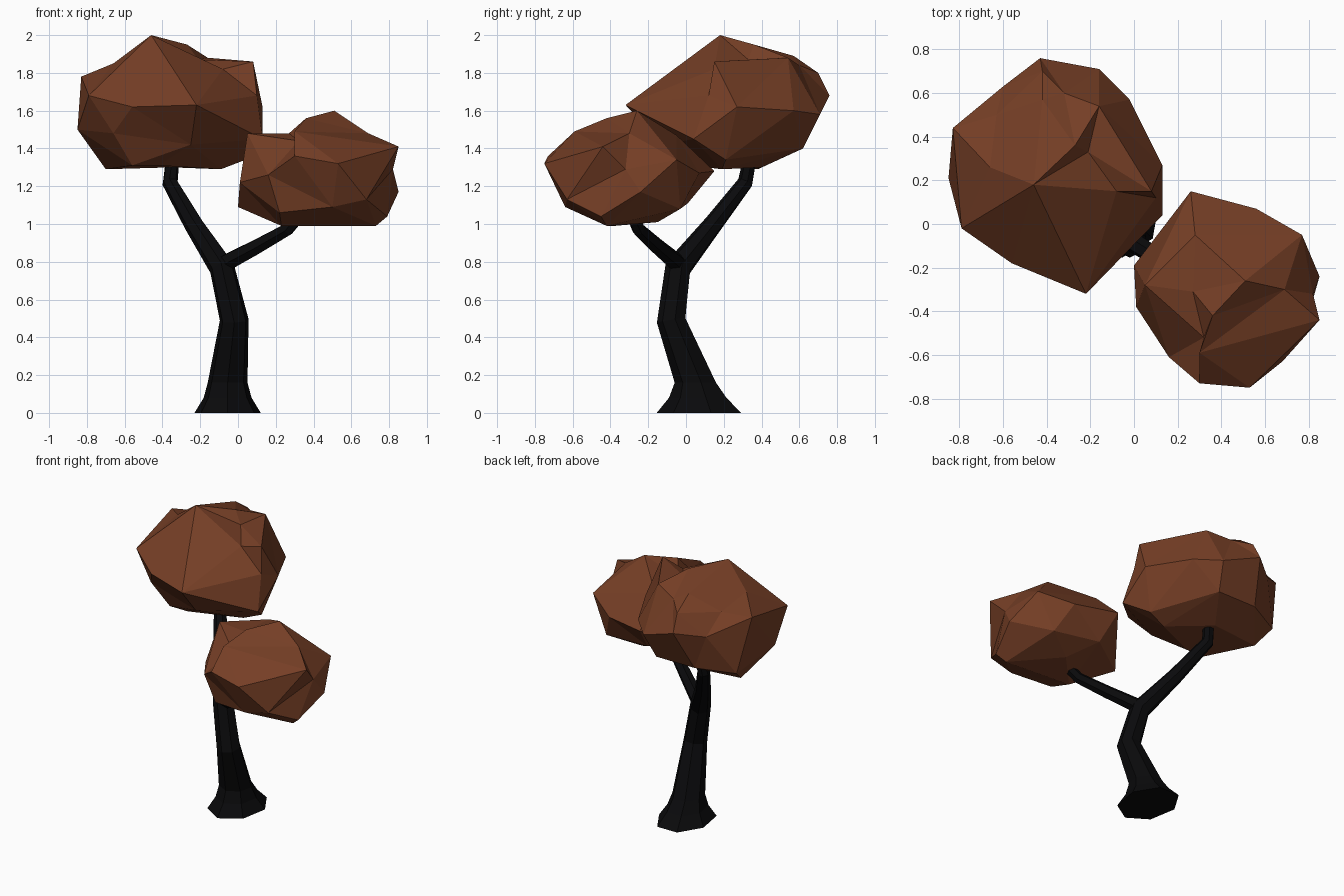
import bpy, bmesh, math
from mathutils import Vector

cube = bpy.data.objects.get("Cube")
if cube:
    bpy.data.objects.remove(cube, do_unlink=True)


def make_material(name, rgb):
    mat = bpy.data.materials.new(name)
    mat.use_nodes = True
    mat.diffuse_color = (*rgb, 1)
    bsdf = mat.node_tree.nodes["Principled BSDF"]
    bsdf.inputs["Base Color"].default_value = (*rgb, 1)
    bsdf.inputs["Roughness"].default_value = 0.9
    return mat


def add_object(name, bm, mat):
    bmesh.ops.recalc_face_normals(bm, faces=bm.faces[:])
    mesh = bpy.data.meshes.new(name)
    bm.to_mesh(mesh)
    bm.free()
    mesh.materials.append(mat)
    obj = bpy.data.objects.new(name, mesh)
    bpy.context.scene.collection.objects.link(obj)
    return obj


def crown(name, center, size, points, mat):
    """Join points on a unit sphere, then move each out to its real place."""
    bm = bmesh.new()
    center = Vector(center)
    home = {}
    for p in points:
        d = Vector(p) - center
        v = bm.verts.new(Vector([d[i] / size[i] for i in range(3)]).normalized())
        home[v] = Vector(p)
    bmesh.ops.convex_hull(bm, input=bm.verts[:])
    bmesh.ops.recalc_face_normals(bm, faces=bm.faces[:])
    for v in bm.verts:
        v.co = home[v]
    return add_object(name, bm, mat)


def limb(name, stations, sides, mat, level_start=False):
    """Faceted tube through stations of (position, x radius, y radius)."""
    bm = bmesh.new()
    spots = [Vector(s[0]) for s in stations]
    rings = []
    for i, (pos, rx, ry) in enumerate(stations):
        axis = spots[min(i + 1, len(spots) - 1)] - spots[max(i - 1, 0)]
        if level_start and i < 3:
            axis = Vector((0, 0, 1))
        turn = Vector((0, 0, 1)).rotation_difference(axis.normalized())
        ring = []
        for k in range(sides):
            a = math.tau * (k + 0.25) / sides
            ring.append(bm.verts.new(
                spots[i] + turn @ Vector((rx * math.cos(a), ry * math.sin(a), 0))))
        rings.append(ring)
    for low, high in zip(rings, rings[1:]):
        for k in range(sides):
            n = (k + 1) % sides
            bm.faces.new((low[k], low[n], high[n], high[k]))
    bm.faces.new(rings[0][::-1])
    bm.faces.new(rings[-1])
    return add_object(name, bm, mat)


leaf = make_material("rust brown leaves", (0.18, 0.049, 0.019))
bark = make_material("black bark", (0.003, 0.003, 0.0035))

# Trunk, running on into the tall branch
limb("trunk", [
    ((-0.055, 0.08, 0), 0.18, 0.235),
    ((-0.055, 0.07, 0.08), 0.13, 0.16),
    ((-0.055, 0.055, 0.16), 0.108, 0.115),
    ((-0.02, -0.075, 0.49), 0.078, 0.08),
    ((-0.085, -0.04, 0.77), 0.068, 0.072),
    ((-0.235, 0.145, 1.0), 0.052, 0.052),
    ((-0.36, 0.315, 1.22), 0.042, 0.042),
    ((-0.34, 0.35, 1.4), 0.035, 0.035)], 7, bark, level_start=True)

# Short branch
limb("side_branch", [
    ((-0.09, -0.03, 0.78), 0.05, 0.05),
    ((0.1, -0.15, 0.88), 0.043, 0.043),
    ((0.26, -0.25, 0.97), 0.037, 0.037),
    ((0.34, -0.29, 1.06), 0.032, 0.032)], 6, bark)

# Upper crown: top, rim, then underside
crown("large_crown", (-0.36, 0.22, 1.62), (0.49, 0.54, 0.36), [
    (-.46, .18, 2), (-.27, .36, 1.95), (-.16, .54, 1.88), (.08, .15, 1.86),
    (-.21, .33, 1.87), (-.08, .15, 1.82), (-.42, .57, 1.89), (-.32, .6, 1.84),
    (-.42, .7, 1.8), (-.66, .26, 1.85), (-.63, .5, 1.79), (-.16, .71, 1.58),
    (-.22, -.32, 1.63), (-.56, -.18, 1.62), (-.79, -.02, 1.68),
    (-.83, .44, 1.78), (-.85, .21, 1.5), (-.6, .63, 1.65), (-.43, .76, 1.68),
    (-.02, .57, 1.6), (.13, .27, 1.62), (.1, .12, 1.68), (.13, .04, 1.45),
    (-.66, -.04, 1.48), (-.25, -.12, 1.42), (-.09, .19, 1.29), (.04, .21, 1.34),
    (-.56, .03, 1.31), (-.42, .03, 1.31), (-.35, .4, 1.3), (-.7, .38, 1.29),
    (-.75, .5, 1.38), (-.2, .62, 1.4), (-.5, .62, 1.4)], leaf)

# Lower crown: top, rim, then underside
crown("small_crown", (0.43, -0.3, 1.28), (0.43, 0.45, 0.3), [
    (.51, -.26, 1.6), (.36, -.42, 1.56), (.27, -.31, 1.48), (.3, -.59, 1.49),
    (.32, -.52, 1.44), (.69, -.3, 1.48), (.05, -.28, 1.48), (.28, -.05, 1.47),
    (.26, .15, 1.28), (.56, .07, 1.27), (.77, -.05, 1.34), (.85, -.44, 1.41),
    (.82, -.32, 1.29), (.85, -.24, 1.17), (.68, -.63, 1.13), (.53, -.75, 1.32),
    (.3, -.73, 1.36), (.16, -.61, 1.26), (.01, -.38, 1.22), (0, -.19, 1.09),
    (.23, -.38, .99), (.45, -.15, 1.01), (.73, -.42, .99), (.79, -.45, 1.04),
    (.5, -.64, 1.09), (.22, -.57, 1.06), (.3, .01, 1.11),
    (.65, -.03, 1.08)], leaf)
